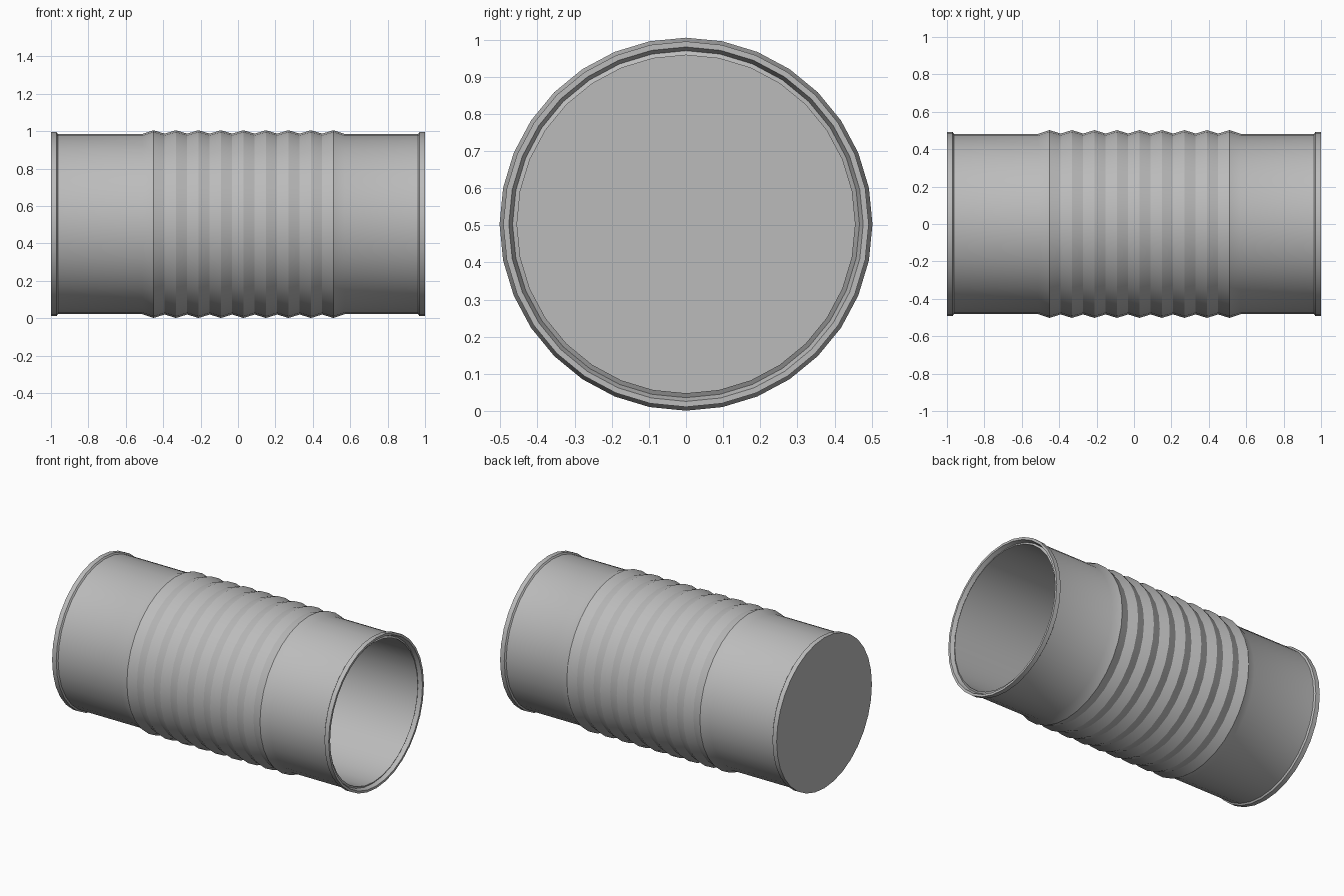
import bpy, bmesh, math

if "Cube" in bpy.data.objects:
    bpy.data.objects.remove(bpy.data.objects["Cube"])

SIDES = 32
AXIS_Z = 0.503          # height of the can's axis
BODY, PEAK, RIM, INNER = 0.482, 0.502, 0.492, 0.455

grey = bpy.data.materials.new("tin grey")
grey.diffuse_color = (0.5, 0.5, 0.5, 1)
grey.use_nodes = True
grey.node_tree.nodes["Principled BSDF"].inputs["Base Color"].default_value = grey.diffuse_color

# Outer wall: closed end, rim, plain body, nine ribs
profile = [(-1.0, 0), (-1.0, RIM), (-0.97, RIM), (-0.963, BODY), (-0.512, BODY)]
for i in range(9):
    x = -0.452 + i * 0.1203
    profile.append((x, PEAK))
    profile.append((x + 0.06, 0.4835 if i < 8 else BODY))
# Open end: rim, lid groove, inner lip, then the straight inside wall and floor
profile += [(0.963, BODY), (0.97, RIM), (1.0, RIM), (1.0, 0.477),
            (0.975, 0.467), (0.982, INNER), (-0.975, INNER), (-0.975, 0)]

bm = bmesh.new()
rings = []
for x, r in profile:
    if r == 0:
        rings.append(None)      # end discs are capped with one face
        continue
    rings.append([bm.verts.new((x, r * math.sin(a), AXIS_Z + r * math.cos(a)))
                  for a in (2 * math.pi * k / SIDES for k in range(SIDES))])
for a, b in zip(rings, rings[1:]):
    if a is None or b is None:
        bm.faces.new(a or b)
        continue
    for k in range(SIDES):
        n = (k + 1) % SIDES
        bm.faces.new((a[k], a[n], b[n], b[k]))
bmesh.ops.recalc_face_normals(bm, faces=bm.faces)

mesh = bpy.data.meshes.new("tin_can")
bm.to_mesh(mesh)
bm.free()
mesh.materials.append(grey)
can = bpy.data.objects.new("tin_can", mesh)
bpy.context.collection.objects.link(can)
bpy.context.view_layer.objects.active = can
can.select_set(True)
bpy.ops.object.shade_smooth_by_angle(angle=math.radians(30))
